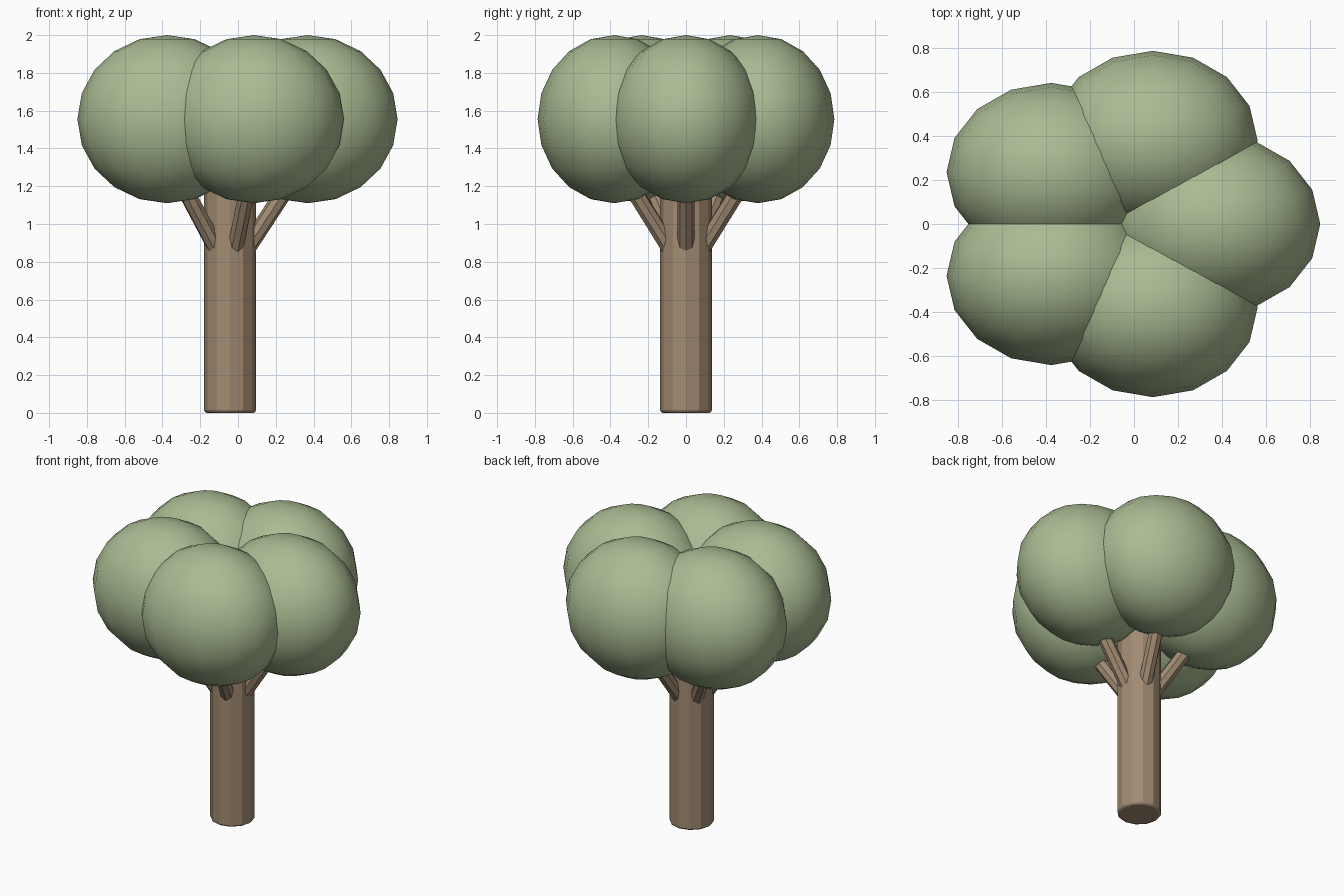
import bpy, math
from mathutils import Vector

if "Cube" in bpy.data.objects:
    bpy.data.objects.remove(bpy.data.objects["Cube"])

CX = -0.042                                # tree axis


def material(name, rgb):
    m = bpy.data.materials.new(name)
    m.diffuse_color = (*rgb, 1)
    m.use_nodes = True
    m.node_tree.nodes["Principled BSDF"].inputs["Base Color"].default_value = m.diffuse_color
    return m


bark = material("bark", (0.36, 0.26, 0.17))
leaf = material("leaf", (0.40, 0.50, 0.29))


def finish(name, mat, angle):
    ob = bpy.context.object
    ob.name = name
    ob.data.materials.append(mat)
    bpy.ops.object.shade_smooth_by_angle(angle=math.radians(angle))
    return ob


def rod(name, a, b, radius, sides, spin=0.0):
    """Cylinder running from point a to point b."""
    a, b = Vector(a), Vector(b)
    d = b - a
    bpy.ops.mesh.primitive_cylinder_add(vertices=sides, radius=radius,
                                        depth=d.length, location=(a + b) / 2)
    bpy.context.object.rotation_euler = d.to_track_quat('Z', 'Y').to_euler()
    return finish(name, bark, 25)


# Twelve-sided trunk with a slightly rounded foot
trunk = rod("trunk", (CX, 0, 0), (CX, 0, 1.4), 0.137, 12)
bevel = trunk.modifiers.new("rounded_rim", 'BEVEL')
bevel.width = 0.014
bevel.segments = 2
bevel.limit_method = 'ANGLE'
bevel.angle_limit = math.radians(60)

# Five branches, each carrying one foliage clump
for i in range(5):
    a = math.radians(72 * i)
    c, s = math.cos(a), math.sin(a)
    rod(f"branch_{i + 1}", (CX + 0.031 * c, 0.031 * s, 0.78),
        (CX + 0.345 * c, 0.345 * s, 1.26), 0.045, 8)

    bpy.ops.mesh.primitive_uv_sphere_add(
        segments=16, ring_count=10, radius=1,
        location=(CX + 0.412 * c, 0.40 * s, 1.555))
    bpy.context.object.scale = (0.475, 0.405, 0.445)
    finish(f"foliage_{i + 1}", leaf, 40)
